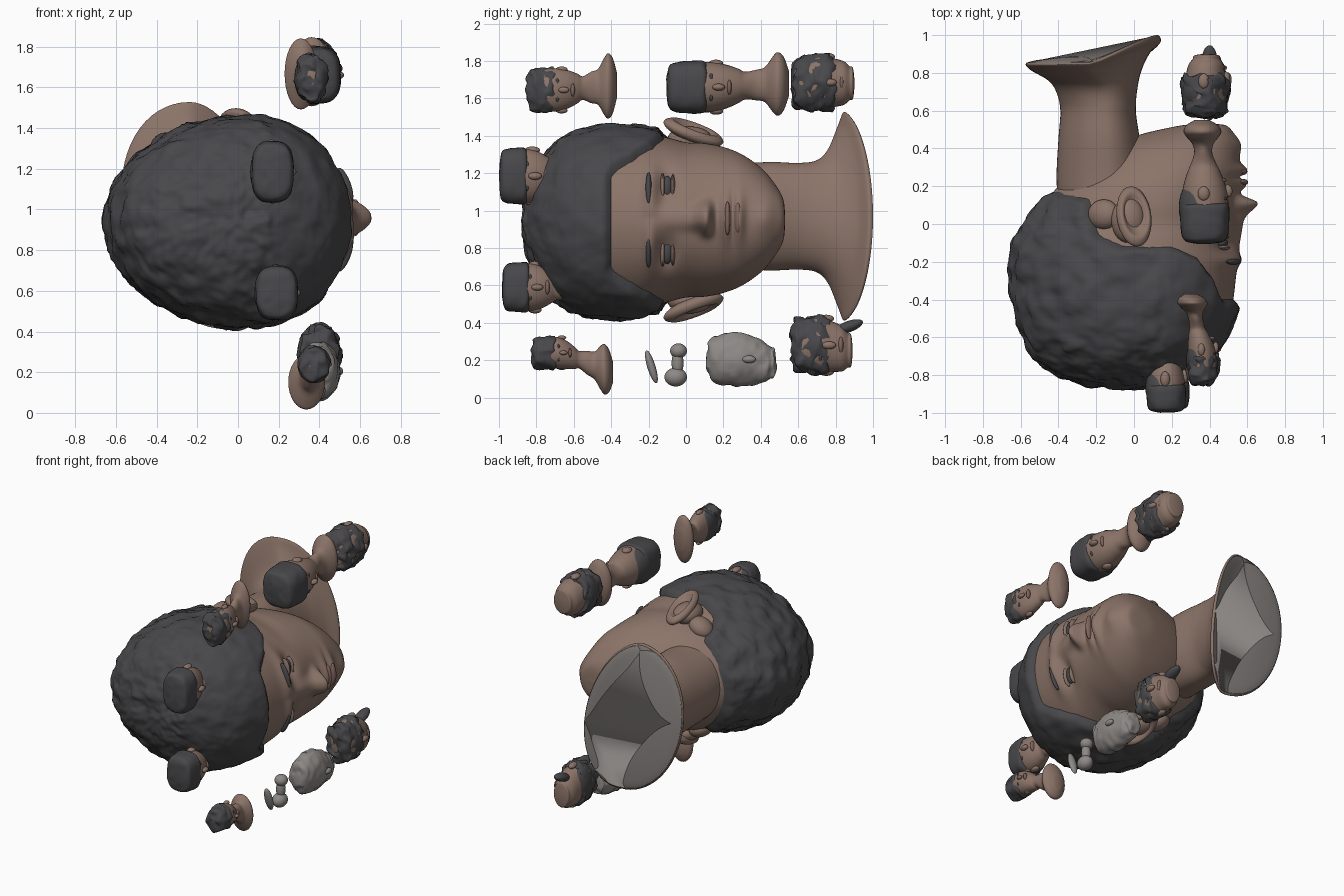
import bpy, bmesh, math
from mathutils import Vector, Matrix, Euler, noise

if "Cube" in bpy.data.objects:
    bpy.data.objects.remove(bpy.data.objects["Cube"])


def material(name, rgb):
    m = bpy.data.materials.new(name)
    m.diffuse_color = (*rgb, 1)
    m.use_nodes = True
    m.node_tree.nodes["Principled BSDF"].inputs["Base Color"].default_value = m.diffuse_color
    return m


SKIN = material("skin", (0.26, 0.175, 0.14))
HAIR = material("hair", (0.065, 0.065, 0.07))
STONE = material("stone", (0.27, 0.25, 0.24))
LIP = material("lip", (0.22, 0.13, 0.11))
ZC = 0.95  # side-to-side centre of the large head, which lies along y and looks to +x


def finish(name, bm, mat):
    bmesh.ops.recalc_face_normals(bm, faces=bm.faces)
    for f in bm.faces:
        f.smooth = True
    me = bpy.data.meshes.new(name)
    bm.to_mesh(me)
    bm.free()
    me.materials.append(mat)
    ob = bpy.data.objects.new(name, me)
    bpy.context.collection.objects.link(ob)
    return ob


def resample(st, n):
    # Catmull-Rom through the stations
    out = []
    for i in range(n + 1):
        t = i / n * (len(st) - 1)
        k = min(int(t), len(st) - 2)
        u = t - k
        a, b, c, d = (st[max(0, min(len(st) - 1, k + j))] for j in (-1, 0, 1, 2))
        out.append([0.5 * (2*q + (r-p)*u + (2*p-5*q+4*r-s)*u*u + (3*q-p-3*r+s)*u**3)
                    for p, q, r, s in zip(a, b, c, d)])
    return out


def loft(name, st, mat, n=40, seg=32, wide=0.5, sq=1.0, shape=None, keep=None):
    # stations: y, back x, front x, centre z, half width, how far the front edge reaches along y
    bm = bmesh.new()
    rings = []
    for y, xb, xf, zc, rz, tilt in resample(st, n):
        xm = xb + wide * (xf - xb)
        ring = []
        for j in range(seg):
            a = 2 * math.pi * j / seg
            c, s = math.cos(a), math.sin(a)
            cc, ss = math.copysign(abs(c)**sq, c), math.copysign(abs(s)**sq, s)
            p = Vector((xm + cc * (xf - xm if c > 0 else xm - xb),
                        y + tilt * max(c, 0)**1.2, zc + ss * rz))
            if shape:
                p = shape(p, c)
            ring.append(bm.verts.new(p))
        rings.append(ring)
    for r, q in zip(rings, rings[1:]):
        for j in range(seg):
            k = (j + 1) % seg
            bm.faces.new((r[j], r[k], q[k], q[j]))
    bm.faces.new(rings[0])
    bm.faces.new(rings[-1])
    if keep:
        bad = [f for f in bm.faces if not keep(f.calc_center_median())]
        bmesh.ops.delete(bm, geom=bad, context='FACES')
    return finish(name, bm, mat)


def ball(name, loc, size, mat, rot=(0, 0, 0), dent=False, mirror=False):
    bm = bmesh.new()
    bmesh.ops.create_uvsphere(bm, u_segments=28, v_segments=18, radius=1)
    for v in bm.verts:
        r = math.hypot(v.co.x, v.co.y)
        if dent and v.co.z > 0 and r < 0.72:
            v.co.z = -0.1 + 0.7 * (r / 0.72)**3
    bm.transform(Matrix.LocRotScale(Vector(loc), Euler(rot), Vector(size)))
    if mirror:
        for v in bm.verts:
            v.co.z = 2 * ZC - v.co.z
    return finish(name, bm, mat)


def g(v, s):
    return math.exp(-(v / s)**2)


# Large head: facial relief pushed along x
def face_relief(p, c):
    if c > 0:
        y, z = p.y, p.z - ZC - 0.01
        az = abs(z)
        if y > 0.11:
            d = 0.11 * g(y - 0.11, 0.035)
        else:
            d = 0.075 * g(y - 0.11, 0.055) + 0.035 * g(y - 0.11, 0.2)
        d *= math.exp(-(az / 0.06)**3)
        d += 0.04 * g(y - 0.11, 0.035) * g(az - 0.07, 0.03)
        d += g(z, 0.12) * (0.045 * g(y - 0.21, 0.035) + 0.04 * g(y - 0.285, 0.03))
        d -= 0.02 * g(y - 0.248, 0.01) * g(z, 0.11)
        d -= 0.045 * g(y + 0.10, 0.05) * g(az - 0.17, 0.085)
        d += 0.035 * g(y + 0.19, 0.04) * g(az - 0.14, 0.14)
        d += 0.02 * g(y - 0.42, 0.05) * g(z, 0.08)
        p.x += d * min(1, c * 2)
    return p


LINE = [(-9, .17), (-.40, .17), (-.24, .13), (-.19, -.06), (-.05, -.12), (.2, -.12),
        (.33, -.18), (.41, -.28), (.46, -.40), (9, -.42)]


def inside(p):
    # signed distance to the hairline, positive within the hair
    best, sign = 9, -1
    q = Vector((p.x, p.y))
    for a, b in zip(LINE, LINE[1:]):
        a, b = Vector(a), Vector(b)
        e = b - a
        t = max(0, min(1, (q - a).dot(e) / e.length_squared))
        best = min(best, (q - a - e * t).length)
        if a.x <= q.x <= b.x:
            sign = 1 if q.y < a.y + e.y * (q.x - a.x) / e.x else -1
    return sign * best


def hair_relief(p, c):
    off = 0.04 * max(-0.8, min(1, inside(p) / 0.025))
    if off > 0:
        amount = 0.022 if p.x < 0.15 else 0.01
        off += amount * noise.noise(p * 11) + 0.4 * amount * noise.noise(p * 28)
    mid = Vector((0, max(p.y, -0.3), ZC))
    return p + (p - mid).normalized() * off


raw = [(-.835, -.08, .04, .01), (-.82, -.22, .13, .15), (-.765, -.40, .26, .28), (-.69, -.49, .37, .38),
       (-.6, -.55, .45, .44), (-.45, -.60, .515, .48), (-.27, -.62, .54, .48), (-.1, -.60, .55, .44),
       (0, -.55, .55, .415), (.1, -.48, .545, .41), (.2, -.40, .55, .39), (.3, -.28, .56, .35),
       (.4, -.15, .55, .28), (.47, .02, .53, .20), (.52, .24, .49, .11), (.53, .36, .42, .01)]
head = [(y, b, f, ZC - .01 * (y < -.2), r, 0) for y, b, f, r in raw]
loft("head", head, SKIN, 170, 180, 0.58, 1, face_relief, lambda p: inside(p) < 0.05)
loft("hair_cap", head, HAIR, 150, 160, 0.58, 1, hair_relief, lambda p: inside(p) > -0.02)


# Neck flaring to a skewed, cut-off base
def skew(p, c):
    p.x -= 0.16 * (p.z - ZC) * max(0, min(1, (p.y - 0.62) / 0.2))
    return p


neck = [(.05, -.40, .05), (.25, -.41, .05), (.45, -.40, .03), (.6, -.39, .01), (.7, -.41, .02),
        (.76, -.45, .04), (.81, -.53, .08), (.84, -.56, .13), (.855, -.555, .125)]
wid = [.28, .28, .29, .285, .30, .36, .48, .555, .545]
tilt = [0, 0, 0, 0, .03, .07, .11, .135, .145]
loft("neck", [(*n, ZC + .02, w, t) for n, w, t in zip(neck, wid, tilt)], SKIN, 56, 64, .6, 1, skew,
     lambda p: math.hypot(p.x + .16, p.z - ZC) > .12)
loft("neck_base", [(.855, -.555, .125, ZC + .02, .545, .145), (.868, -.50, .09, ZC + .02, .48, .115),
                   (.885, -.36, .0, ZC + .02, .28, .05), (.89, -.18, -.14, ZC + .02, .02, .0)],
     STONE, 20, 64, .6, 1, skew)

# Eyes, brows, ears and lips
for m in (False, True):
    side = "right" if m else "left"
    ball("eye_" + side, (.462, -.10, ZC + .17), (.035, .03, .065), HAIR, mirror=m)
    ball("upper_lid_" + side, (.465, -.125, ZC + .17), (.045, .014, .08), SKIN, mirror=m)
    ball("lower_lid_" + side, (.465, -.07, ZC + .17), (.04, .012, .075), SKIN, mirror=m)
    ball("brow_" + side, (.525, -.20, ZC + .17), (.03, .016, .09), HAIR, (0, -.35, 0), mirror=m)
    ball("ear_" + side, (.0, .04, ZC + .47), (.095, .17, .05), SKIN, (-.36, .3, 0), True, m)
    ball("ear_root_" + side, (-.03, .02, ZC + .43), (.09, .12, .07), SKIN, mirror=m)
    ball("ear_back_" + side, (-.16, .05, ZC + .37), (.09, .08, .06), SKIN, (0, -.5, 0), mirror=m)
ball("upper_lip", (.577, .222, ZC + .01), (.028, .016, .09), LIP)
ball("lower_lip", (.572, .278, ZC + .01), (.028, .02, .08), LIP)


# Small heads and busts scattered around the large one
def bust(name, y0, y1, top, base, rh, rb, h, mat=SKIN, curl=0.0, box=0.7, hair=True, jaw=1, cover=1):
    prof = [(0, .25), (.06, .72), (.22, .92), (.5, 1), (.72, .9), (.9, .7 * jaw), (1, .55 * jaw)]
    pts = [(t * h, rh[0] * k, rh[1] * k) for t, k in prof]
    if rb:
        pts += [(h + (1-h) * t, rb[0] * k, rb[1] * k) for t, k in
                ((.25, .48), (.45, .55), (.62, .85), (.74, 1), (.88, .85), (1, .4))]
    else:
        pts += [(h + (1-h) * .7, rh[0] * .5 * jaw, rh[1] * .5 * jaw), (1, rh[0] * .2, rh[1] * .2)]

    def station(t, rx, rz):
        k = max(0, min(1, (t - h * .6) / (1 - h * .6)))
        x = top[0] + (base[0] - top[0]) * k
        z = top[1] + (base[1] - top[1]) * k
        return (y0 + (y1 - y0) * t, x - rx, x + rx, z, rz, 0)

    def bumpy(p, c):
        return p + noise.noise_vector(p * 22) * curl

    loft(name, [station(*p) for p in pts], mat, 50, 32, shape=bumpy if mat == STONE else None)
    if hair:
        cap = [(t * h * cover, rh[0] * k, rh[1] * k) for t, k in
               ((-.01, .3), (.02, .8), (.1, .98), (.3, 1.04), (.45, 1.04), (.5, .93))]
        loft(name + "_hair", [station(*p) for p in cap], HAIR, 30, 36, sq=box, shape=bumpy)
        back = y0 + (y1 - y0) * h * .45
        ball(name + "_back_hair", (top[0] - rh[0] * .35, back, top[1]),
             (rh[0] * .75, (y1 - y0) * h * .38, rh[1] * .95), HAIR)
    yl = y0 + (y1 - y0) * h * .66
    ball(name + "_nose", (top[0] + rh[0] * .97, yl, top[1]),
         (rh[0] * .2, rh[1] * .25, rh[1] * .14), mat)
    if hair:
        ball(name + "_mouth", (top[0] + rh[0] * .7, yl + rh[1] * .42, top[1]),
             (rh[0] * .22, rh[1] * .1, rh[1] * .3), LIP)
        for s in (-1, 1):
            ball(name + "_eye", (top[0] + rh[0] * .82, yl - rh[1] * .3, top[1] + s * rh[1] * .38),
                 (rh[0] * .12, rh[1] * .08, rh[1] * .17), HAIR)
            ball(name + "_ear", (top[0] - rh[0] * .05, yl - rh[1] * .1, top[1] + s * rh[1] * .95),
                 (rh[0] * .25, rh[1] * .28, rh[1] * .14), SKIN)


bust("upper_bust", -.85, -.37, (.36, 1.645), (.30, 1.67), (.075, .115), (.08, .175), .62, curl=.02, box=1)
bust("upper_long_bust", -.10, .55, (.375, 1.66), (.36, 1.68), (.125, .135), (.10, .17), .64, curl=.004)
bust("upper_curly_head", .57, .90, (.375, 1.685), (.385, 1.68), (.115, .145), None, .92, curl=.025, box=1,
     jaw=1.15, cover=1.45)
bust("crown_head_high", -.995, -.66, (.17, 1.185), (.17, 1.185), (.10, .145), None, .85, curl=.004)
bust("crown_head_low", -.98, -.65, (.19, .59), (.19, .59), (.10, .128), None, .85, curl=.004)
bust("lower_bust", -.82, -.39, (.375, .24), (.33, .135), (.075, .085), (.09, .135), .58, curl=.015, box=1)
bust("lower_stone_head", .11, .48, (.40, .205), (.40, .18), (.10, .145), None, .93, STONE, .012,
     hair=False, jaw=1.05)
bust("lower_curly_head", .57, .89, (.40, .28), (.40, .25), (.10, .15), None, .92, curl=.025, box=1,
     jaw=1.15, cover=1.3)
ball("lower_curl_tip", (.40, .87, .38), (.04, .08, .03), HAIR, (.35, 0, 0))

# Small stone fragments
ball("stone_sliver", (.38, -.185, .165), (.03, .022, .092), STONE, (.3, 0, 0))
ball("stone_figure_head", (.38, -.04, .25), (.045, .045, .04), STONE)
ball("stone_figure_waist", (.38, -.045, .185), (.032, .032, .07), STONE)
ball("stone_figure_base", (.38, -.055, .11), (.05, .06, .05), STONE)
